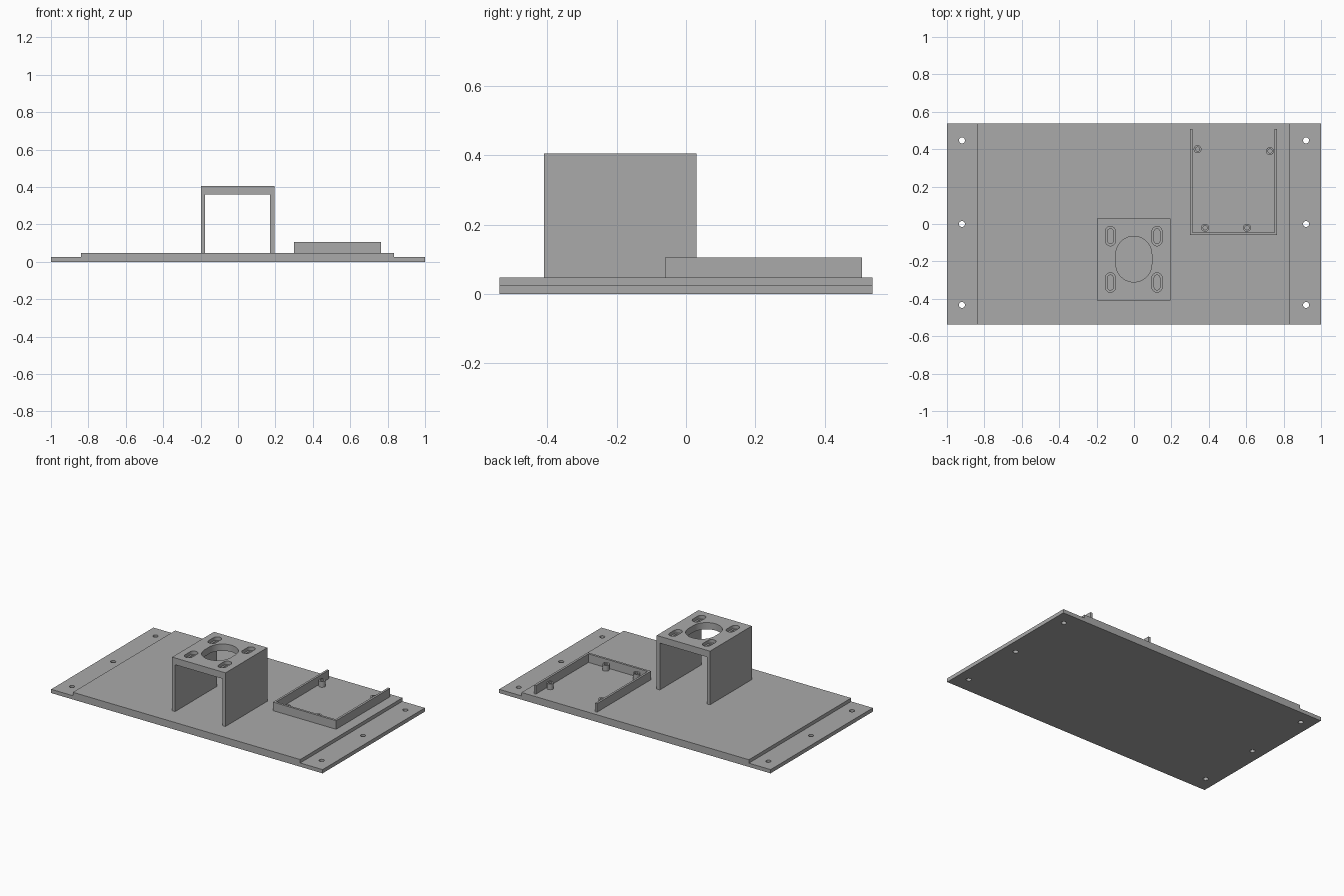
import bpy, bmesh, math

cube = bpy.data.objects.get("Cube")
if cube:
    bpy.data.objects.remove(cube, do_unlink=True)

grey = bpy.data.materials.new("plain grey")
grey.use_nodes = True
colour = (0.40, 0.40, 0.40, 1)
grey.diffuse_color = colour
grey.node_tree.nodes["Principled BSDF"].inputs["Base Color"].default_value = colour


def add_prism(bm, ring, offset):
    """Extrude a closed ring of 3D points by an offset into a solid."""
    face = bm.faces.new([bm.verts.new(p) for p in ring])
    new = bmesh.ops.extrude_face_region(bm, geom=[face])["geom"]
    bmesh.ops.translate(bm, vec=offset,
                        verts=[v for v in new if isinstance(v, bmesh.types.BMVert)])


def finish(bm, name):
    bmesh.ops.recalc_face_normals(bm, faces=bm.faces[:])
    mesh = bpy.data.meshes.new(name)
    bm.to_mesh(mesh)
    bm.free()
    obj = bpy.data.objects.new(name, mesh)
    bpy.context.collection.objects.link(obj)
    mesh.materials.append(grey)
    return obj


def profile_xz(name, points, y0, y1):
    bm = bmesh.new()
    add_prism(bm, [(x, y0, z) for x, z in points], (0, y1 - y0, 0))
    return finish(bm, name)


def profile_xy(name, points, z0, z1):
    bm = bmesh.new()
    add_prism(bm, [(x, y, z0) for x, y in points], (0, 0, z1 - z0))
    return finish(bm, name)


def slots(name, centres, r, half_straight, z0, z1, n=16):
    """Upright round-ended prisms, stretched in y; no stretch gives cylinders."""
    bm = bmesh.new()
    for cx, cy in centres:
        ring = []
        for side in (1, -1):
            count = n + 1 if half_straight else n
            for i in range(count):
                a = math.pi * i / n + (0 if side > 0 else math.pi)
                ring.append((cx + r * math.cos(a),
                             cy + r * math.sin(a) + side * half_straight, z0))
        add_prism(bm, ring, (0, 0, z1 - z0))
    return finish(bm, name)


def activate(obj):
    bpy.ops.object.select_all(action='DESELECT')
    obj.select_set(True)
    bpy.context.view_layer.objects.active = obj


def cut(obj, cutter):
    mod = obj.modifiers.new("cut", 'BOOLEAN')
    mod.operation, mod.solver, mod.object = 'DIFFERENCE', 'EXACT', cutter
    activate(obj)
    bpy.ops.object.modifier_apply(modifier=mod.name)
    bpy.data.objects.remove(cutter, do_unlink=True)


def smooth(obj):
    activate(obj)
    bpy.ops.object.shade_smooth_by_angle(angle=math.radians(30))


DECK, LIP = 0.048, 0.025

# Base plate with thinner mounting flanges at both ends
base = profile_xz("base_plate", [(-1, 0), (1, 0), (1, LIP), (0.835, LIP), (0.835, DECK),
                                 (-0.84, DECK), (-0.84, LIP), (-1, LIP)], -0.538, 0.538)
cut(base, slots("screw_holes", [(x, y) for x in (-0.92, 0.92) for y in (-0.433, 0, 0.447)],
                0.016, 0, -0.05, 0.1))
smooth(base)

# Raised bridge bracket with a central opening and four counterbored slots
TOP = 0.405
bracket = profile_xz("bridge_bracket", [(-0.198, DECK), (-0.176, DECK), (-0.176, 0.36),
                                        (0.172, 0.36), (0.172, DECK), (0.195, DECK),
                                        (0.195, TOP), (-0.198, TOP)], -0.41, 0.03)
corners = [(x, y) for x in (-0.126, 0.123) for y in (-0.313, -0.065)]
cut(bracket, slots("centre_opening", [(-0.001, -0.188)], 0.096, 0.026, 0.3, 0.5, 32))
cut(bracket, slots("slot_recesses", corners, 0.027, 0.025, 0.382, 0.5))
cut(bracket, slots("slot_holes", corners, 0.015, 0.025, 0.3, 0.5))
smooth(bracket)

# Low three-sided wall, open at the back
profile_xy("tray_wall", [(0.30, -0.06), (0.765, -0.06), (0.765, 0.508), (0.75, 0.508),
                         (0.75, -0.045), (0.314, -0.045), (0.314, 0.508), (0.30, 0.508)],
           DECK, 0.105)

# Hollow standoffs inside the tray
spots = [(0.34, 0.40), (0.727, 0.39), (0.38, -0.02), (0.604, -0.02)]
posts = slots("standoffs", spots, 0.021, 0, DECK, 0.086)
cut(posts, slots("standoff_holes", spots, 0.011, 0, 0.0, 0.2))
smooth(posts)
